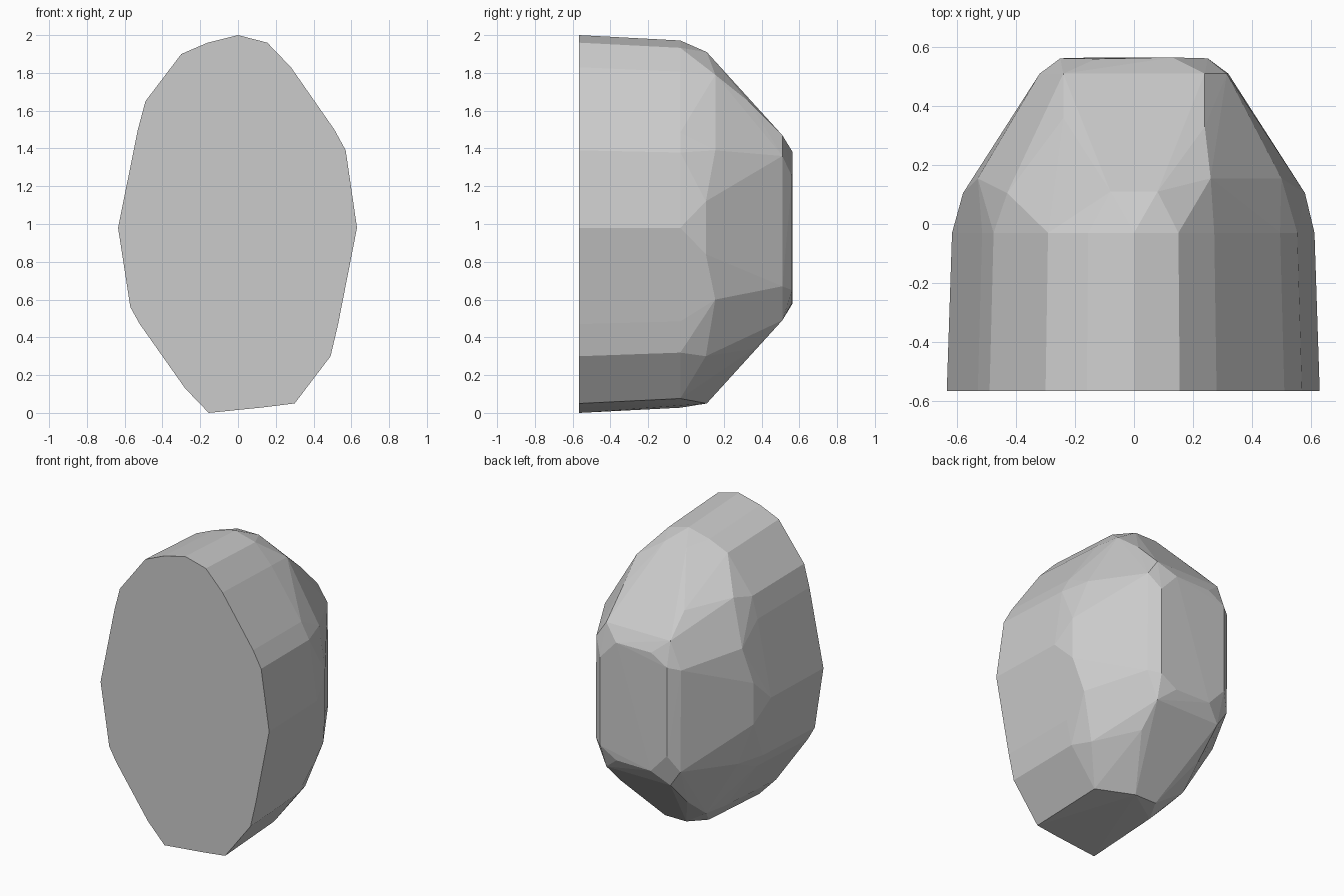
import bpy, bmesh

if "Cube" in bpy.data.objects:
    bpy.data.objects.remove(bpy.data.objects["Cube"])

MID = 0.98

# Outline of the flat front cut (x, z)
outline = [(0, 2), (.155, 1.96), (.28, 1.83), (.51, 1.5), (.57, 1.39), (.63, .98),
           (.53, .47), (.49, .30), (.30, .05), (.14, .03), (-.155, 0), (-.28, .13),
           (-.52, .47), (-.57, .56), (-.62, .88), (-.635, .98), (-.53, 1.5),
           (-.49, 1.65), (-.30, 1.9), (-.16, 1.96)]

# Shoulder and back corners (x, y, z), repeated by a half turn about the y axis
corners = [(.08, .11, 1.91), (-.08, .11, 1.91), (.26, .155, 1.79), (.50, .155, 1.39),
           (.58, .105, 1.12), (.58, .105, .84), (.53, .155, .60), (.43, .105, .30),
           (.24, .33, 1.65), (-.24, .36, 1.62),
           (.24, .51, 1.47), (-.24, .51, 1.47), (.315, .51, 1.36), (.32, .51, .67),
           (.25, .562, 1.25), (.25, .562, .65), (.13, .565, 1.38), (-.13, .56, 1.38)]


def ring(y, scale):
    return [(x * scale, y, MID + (z - MID) * scale) for x, z in outline]


points = ring(-.566, 1) + ring(-.03, .972) + corners
points += [(-x, y, 2 * MID - z) for x, y, z in corners]

# Faceted stone: convex skin around the corners
bm = bmesh.new()
for p in points:
    bm.verts.new(p)
res = bmesh.ops.convex_hull(bm, input=bm.verts[:])
loose = [v for v in bm.verts if not v.link_faces]
bmesh.ops.delete(bm, geom=loose, context='VERTS')
bmesh.ops.dissolve_limit(bm, angle_limit=.02, verts=bm.verts[:], edges=bm.edges[:])
bmesh.ops.recalc_face_normals(bm, faces=bm.faces[:])
mesh = bpy.data.meshes.new("faceted_stone")
bm.to_mesh(mesh)
bm.free()
stone = bpy.data.objects.new("faceted_stone", mesh)
bpy.context.collection.objects.link(stone)
